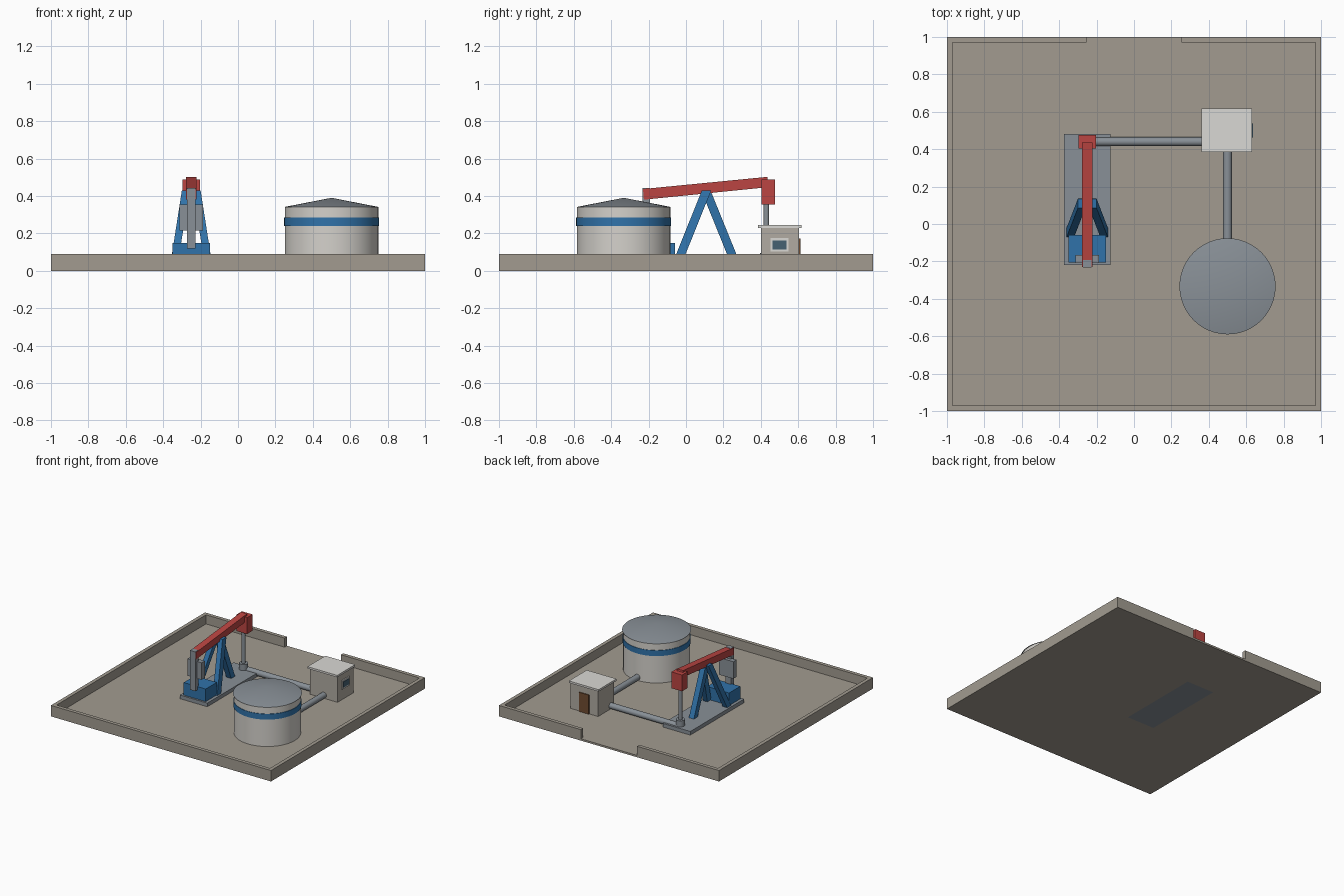
import bpy, bmesh
from math import pi
from mathutils import Vector

if "Cube" in bpy.data.objects:
    bpy.data.objects.remove(bpy.data.objects["Cube"])


def mat(name, rgb):
    m = bpy.data.materials.new(name)
    m.diffuse_color = (*rgb, 1)
    m.use_nodes = True
    m.node_tree.nodes["Principled BSDF"].inputs["Base Color"].default_value = m.diffuse_color
    return m


CONCRETE = mat("concrete", (0.36, 0.33, 0.28))
RED = mat("red_paint", (0.50, 0.06, 0.055))
BLUE = mat("blue_paint", (0.03, 0.17, 0.40))
STEEL = mat("steel", (0.25, 0.28, 0.31))
SHELL = mat("tank_shell", (0.66, 0.64, 0.60))
WALL = mat("hut_wall", (0.44, 0.41, 0.36))
ROOF = mat("hut_roof", (0.70, 0.69, 0.66))
GLASS = mat("glass", (0.06, 0.12, 0.17))
WOOD = mat("door_wood", (0.16, 0.07, 0.03))


def finish(name, bm, material):
    bmesh.ops.recalc_face_normals(bm, faces=bm.faces)
    me = bpy.data.meshes.new(name)
    bm.to_mesh(me)
    bm.free()
    ob = bpy.data.objects.new(name, me)
    bpy.context.collection.objects.link(ob)
    me.materials.append(material)
    return ob


def box(name, x, y, z, material):
    """Box from (min, max) pairs."""
    bm = bmesh.new()
    bmesh.ops.create_cube(bm, size=1)
    for v in bm.verts:
        v.co = [r[0] if c < 0 else r[1] for c, r in zip(v.co, (x, y, z))]
    return finish(name, bm, material)


def extrude_x(name, profile, x0, x1, material):
    """Extrude a (y, z) profile along x."""
    bm = bmesh.new()
    face = bm.faces.new([bm.verts.new((x0, y, z)) for y, z in profile])
    new = bmesh.ops.extrude_face_region(bm, geom=[face])["geom"]
    for v in new:
        if isinstance(v, bmesh.types.BMVert):
            v.co.x = x1
    return finish(name, bm, material)


def tube(name, a, b, r, material, r2=None, sides=32):
    """Cylinder or cone running from a to b."""
    a, b = Vector(a), Vector(b)
    bm = bmesh.new()
    bmesh.ops.create_cone(bm, cap_ends=True, segments=sides, radius1=r,
                          radius2=r if r2 is None else r2, depth=(b - a).length)
    ob = finish(name, bm, material)
    ob.location = (a + b) / 2
    ob.rotation_euler = (b - a).to_track_quat('Z', 'Y').to_euler()
    bpy.ops.object.select_all(action='DESELECT')
    ob.select_set(True)
    bpy.context.view_layer.objects.active = ob
    bpy.ops.object.shade_smooth_by_angle(angle=pi / 6)
    return ob


def leg(name, foot, top, w, d):
    """Leaning rectangular strut with level ends."""
    bm = bmesh.new()
    bmesh.ops.create_cube(bm, size=1)
    for v in bm.verts:
        p = foot if v.co.z < 0 else top
        v.co = Vector(p) + Vector((v.co.x * w, v.co.y * d, 0))
    return finish(name, bm, BLUE)


F = 0.015    # floor level
P = 0.045    # pump pad level
X = -0.25    # pump centre line

# Yard floor and low wall with a gate gap at the back
box("yard_floor", (-1, 1), (-1, 1), (0, F), CONCRETE)
H = (0, 0.09)
box("front_wall", (-1, 1), (-1, -0.97), H, CONCRETE)
box("left_wall", (-1, -0.97), (-0.97, 1), H, CONCRETE)
box("right_wall", (0.97, 1), (-0.97, 1), H, CONCRETE)
box("back_wall_left", (-0.97, -0.255), (0.97, 1), H, CONCRETE)
box("back_wall_right", (0.255, 0.97), (0.97, 1), H, CONCRETE)

# Pump pad, motor housing and three-legged stand
box("pump_pad", (X - 0.125, X + 0.125), (-0.22, 0.48), (0, P), STEEL)
box("motor_housing", (X - 0.1, X + 0.1), (-0.205, -0.06), (P, 0.148), BLUE)
for side, s in (("left", -1), ("right", 1)):
    leg(f"front_leg_{side}", (X + s * 0.09, -0.045, P),
        (X + s * 0.03, 0.11, 0.43), 0.04, 0.05)
leg("rear_leg", (X, 0.262, P), (X, 0.11, 0.42), 0.045, 0.05)

# Rocking beam and its head
extrude_x("walking_beam", [(-0.225, 0.38), (0.44, 0.447), (0.435, 0.502), (-0.23, 0.437)],
          X - 0.0275, X + 0.0275, RED)
box("beam_head", (X - 0.048, X + 0.048), (0.405, 0.477), (0.353, 0.487), RED)

# Crank arm with counterweight
box("crank_arm", (X - 0.024, X + 0.024), (-0.232, -0.192), (0.12, 0.443), STEEL)
box("counterweight", (X - 0.064, X + 0.064), (-0.208, -0.165), (0.215, 0.355), STEEL)

# Polished rod and wellhead
tube("pump_rod", (X, 0.43, P), (X, 0.43, 0.37), 0.015, STEEL, sides=16)
tube("wellhead", (X, 0.43, F), (X, 0.43, 0.095), 0.034, STEEL, sides=16)

# Storage tank
T = (0.5, -0.333)
tube("tank_shell", (*T, F), (*T, 0.34), 0.25, SHELL, sides=48)
tube("tank_band", (*T, 0.238), (*T, 0.284), 0.254, BLUE, sides=48)
tube("tank_roof", (*T, 0.34), (*T, 0.39), 0.257, STEEL, r2=0, sides=48)

# Pipes
tube("well_pipe", (X, 0.44, 0.042), (0.4, 0.44, 0.042), 0.024, STEEL, sides=16)
tube("tank_pipe", (0.5, -0.12, 0.042), (0.5, 0.42, 0.042), 0.024, STEEL, sides=16)

# Control hut with window and door
box("hut_walls", (0.375, 0.625), (0.4, 0.605), (F, 0.228), WALL)
box("hut_roof", (0.362, 0.632), (0.385, 0.618), (0.228, 0.244), ROOF)
box("window_frame", (0.62, 0.632), (0.452, 0.548), (0.102, 0.175), ROOF)
box("window_pane", (0.625, 0.636), (0.463, 0.537), (0.115, 0.163), GLASS)
box("hut_door", (0.455, 0.545), (0.6, 0.613), (F, 0.172), WOOD)
